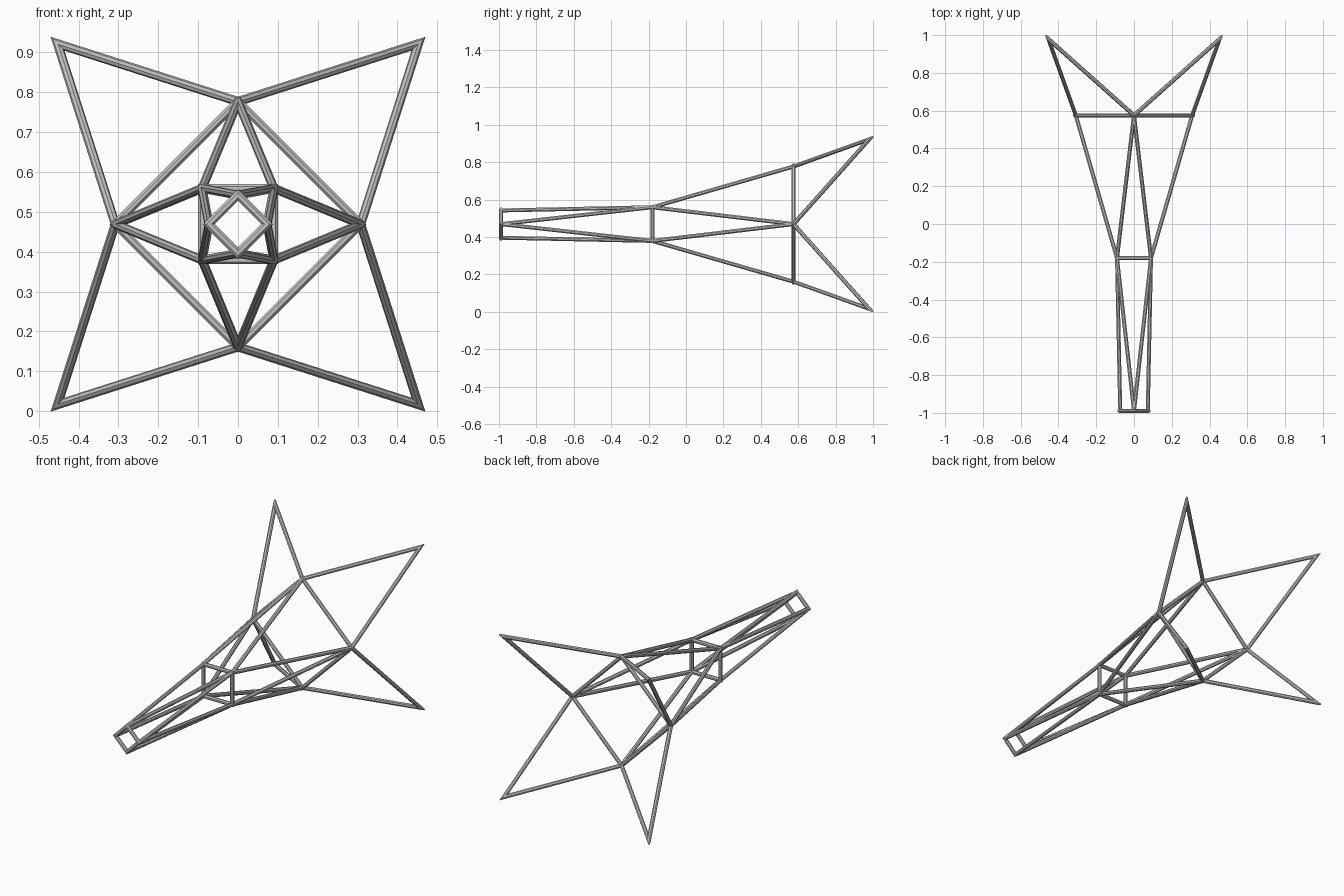
import bpy, bmesh, math
from mathutils import Vector

cube = bpy.data.objects.get("Cube")
if cube:
    bpy.data.objects.remove(cube, do_unlink=True)

MID = 0.469      # height of the long axis
RADIUS = 0.0113  # strut radius
SIDES = 8

steel = bpy.data.materials.new("light_grey_steel")
steel.use_nodes = True
colour = (0.55, 0.55, 0.55, 1)
steel.diffuse_color = colour
steel.node_tree.nodes["Principled BSDF"].inputs["Base Color"].default_value = colour


def node(x, y, z):
    return Vector((x, y, MID + z))


def add_tube(bm, points, cyclic=False):
    """Faceted tube along a planar path, mitred at its corners."""
    count = len(points)
    first = (points[1] - points[0]).normalized()
    if count > 2:
        normal = first.cross(points[2] - points[1]).normalized()
    else:
        normal = first.orthogonal().normalized()
    rings = []
    for i, p in enumerate(points):
        before = (p - points[i - 1]).normalized() if cyclic or i > 0 else None
        after = (points[(i + 1) % count] - p).normalized() if cyclic or i < count - 1 else None
        a = normal.cross(before or after)
        b = normal.cross(after or before)
        side = (a + b).normalized()
        side /= side.dot(a)
        ring = []
        for k in range(SIDES):
            t = 2 * math.pi * (k + 0.5) / SIDES
            ring.append(bm.verts.new(p + RADIUS * (math.cos(t) * normal + math.sin(t) * side)))
        rings.append(ring)
    for i in range(count if cyclic else count - 1):
        r0, r1 = rings[i], rings[(i + 1) % count]
        for k in range(SIDES):
            j = (k + 1) % SIDES
            bm.faces.new((r0[k], r0[j], r1[j], r1[k]))
    if not cyclic:
        bm.faces.new(rings[0])
        bm.faces.new(rings[-1])


def build(name, paths, cyclic=False):
    bm = bmesh.new()
    for path in paths:
        add_tube(bm, path, cyclic)
    bmesh.ops.recalc_face_normals(bm, faces=bm.faces)
    mesh = bpy.data.meshes.new(name)
    bm.to_mesh(mesh)
    bm.free()
    mesh.materials.append(steel)
    obj = bpy.data.objects.new(name, mesh)
    bpy.context.collection.objects.link(obj)


def ring_nodes(radius, y, turn):
    return [node(radius * math.cos(math.pi / 2 * i + turn), y,
                 radius * math.sin(math.pi / 2 * i + turn)) for i in range(4)]


# Joints: diamond nose, square waist, diamond tail, splayed fin tips
nose = ring_nodes(0.073, -0.989, 0)
waist = ring_nodes(0.09 * math.sqrt(2), -0.18, math.pi / 4)
tail = ring_nodes(0.308, 0.575, 0)
tips = ring_nodes(0.453 * math.sqrt(2), 0.979, math.pi / 4)

# Closed rings
build("nose_ring", [nose], True)
build("waist_ring", [waist], True)
build("tail_ring", [tail], True)

# Struts zigzagging between the rings
build("front_struts", [(nose[(i + s) % 4], waist[i]) for i in range(4) for s in (0, 1)])
build("rear_struts", [(waist[i], tail[(i + s) % 4]) for i in range(4) for s in (0, 1)])

# Four pointed tail fins
build("tail_fins", [(tail[i], tips[i], tail[(i + 1) % 4]) for i in range(4)])
